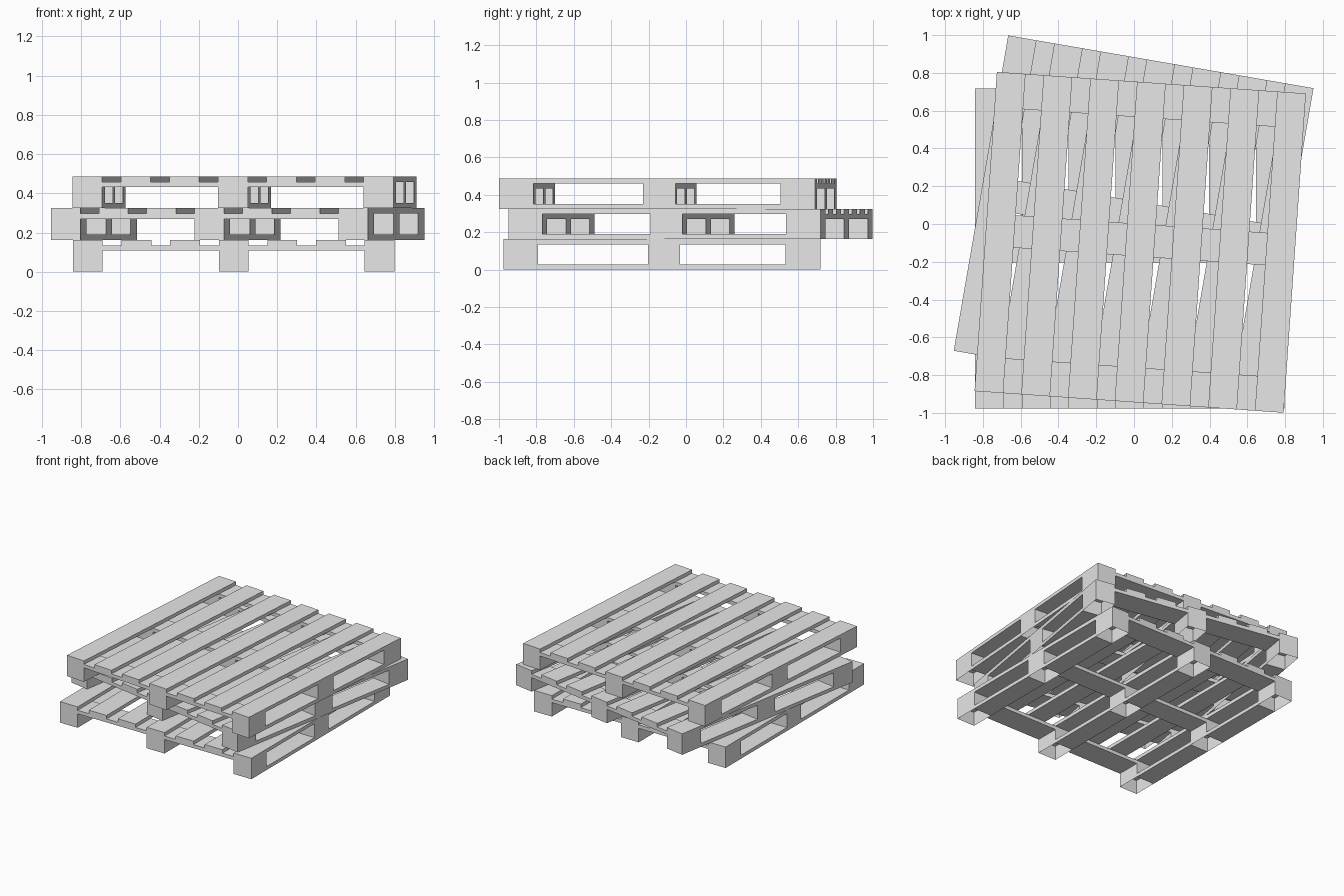
import bpy, bmesh, math
from mathutils import Matrix, Vector

cube = bpy.data.objects.get("Cube")
if cube:
    bpy.data.objects.remove(cube, do_unlink=True)

# One plain colour for the whole stack
grey = bpy.data.materials.new("plain_grey")
grey.use_nodes = True
colour = (0.8, 0.8, 0.8, 1)
grey.diffuse_color = colour
grey.node_tree.nodes["Principled BSDF"].inputs["Base Color"].default_value = colour

# Pallet proportions
WIDTH, PLANK, LAYER = 1.64, 0.152, 0.027
HEIGHT = 6 * LAYER
ROWS = [(-0.847, -0.662), (-0.075, 0.097), (0.66, 0.847)]   # block rows along y
FRONT, BACK = ROWS[0][0], ROWS[-1][1]


def spread(count):
    """Spans of evenly spaced planks across the pallet width."""
    step = (WIDTH - PLANK) / (count - 1)
    return [(-WIDTH / 2 + i * step, -WIDTH / 2 + i * step + PLANK) for i in range(count)]


def boxes(name, spans, open_bottom=False):
    """One mesh made of boxes, each given as x, y and z spans."""
    bm = bmesh.new()
    for span in spans:
        centre = Vector([(a + b) / 2 for a, b in span])
        size = [b - a for a, b in span]
        bmesh.ops.create_cube(bm, size=1, matrix=Matrix.Translation(centre) @ Matrix.Diagonal((*size, 1)))
    if open_bottom:
        under = [f for f in bm.faces if f.normal.z < -0.5]
        bmesh.ops.delete(bm, geom=under, context='FACES')
    mesh = bpy.data.meshes.new(name)
    bm.to_mesh(mesh)
    bm.free()
    mesh.materials.append(grey)
    return mesh


# Bottom runners fill the spaces between blocks
gaps = [(ROWS[0][1], ROWS[1][0]), (ROWS[1][1], ROWS[2][0])]
parts = [
    boxes("bottom_runners", [(x, y, (0, LAYER)) for x in spread(3) for y in gaps]),
    # Hollow blocks, open underneath
    boxes("blocks", [(x, y, (0, 4 * LAYER)) for x in spread(3) for y in ROWS], True),
    # Cross boards on the blocks
    boxes("cross_boards", [((-WIDTH / 2, WIDTH / 2), y, (4 * LAYER, 5 * LAYER)) for y in ROWS]),
    # Deck of seven slats
    boxes("deck_slats", [(x, (FRONT, BACK), (5 * LAYER, HEIGHT)) for x in spread(7)]),
]

# Three pallets stacked with careless turns
placements = [("lower", -0.022, -0.129, 0), ("middle", -0.002, 0.024, -9.8), ("upper", 0.033, -0.097, -4)]
for level, (label, x, y, turn) in enumerate(placements):
    for mesh in parts:
        obj = bpy.data.objects.new(f"{label}_pallet_{mesh.name}", mesh)
        obj.location = (x, y, level * HEIGHT)
        obj.rotation_euler.z = math.radians(turn)
        bpy.context.collection.objects.link(obj)
